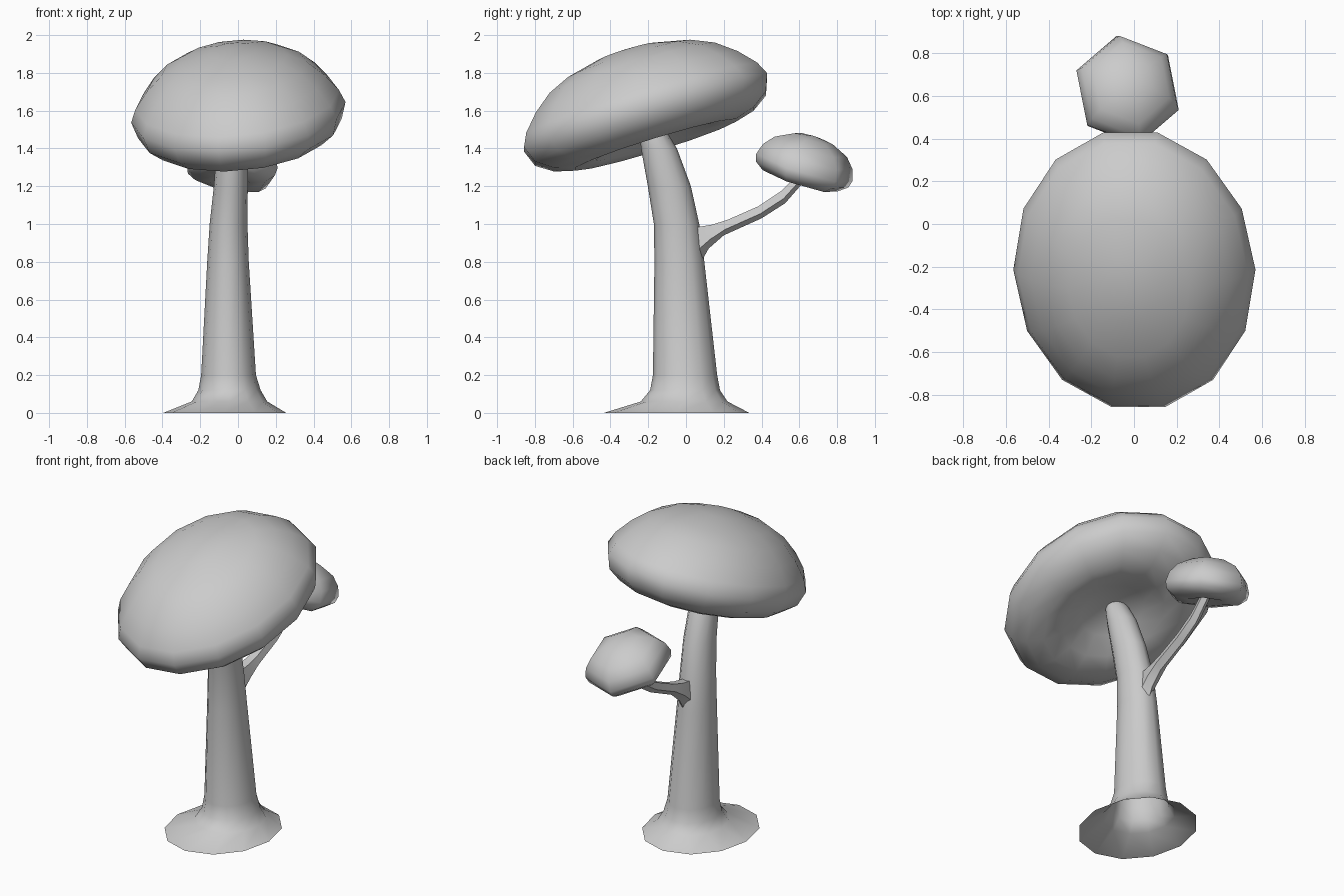
import bpy, bmesh
from math import pi, sin, cos, radians
from mathutils import Vector, Euler

if "Cube" in bpy.data.objects:
    bpy.data.objects.remove(bpy.data.objects["Cube"])


def make_object(name, bm, angle):
    bmesh.ops.recalc_face_normals(bm, faces=bm.faces)
    mesh = bpy.data.meshes.new(name)
    bm.to_mesh(mesh)
    bm.free()
    ob = bpy.data.objects.new(name, mesh)
    bpy.context.collection.objects.link(ob)
    bpy.ops.object.select_all(action='DESELECT')
    ob.select_set(True)
    bpy.context.view_layer.objects.active = ob
    bpy.ops.object.shade_smooth_by_angle(angle=radians(angle))
    return ob


def ring(center, a, b, sides, phase=0.0):
    """Points of an ellipse spanned by the vectors a and b."""
    angles = [phase + 2 * pi * i / sides for i in range(sides)]
    return [center + a * cos(t) + b * sin(t) for t in angles]


def loft(name, rings, angle, start=None, end=None):
    """Skin a row of rings; start / end are optional pole points."""
    bm = bmesh.new()
    rows = [[bm.verts.new(p) for p in r] for r in rings]
    n = len(rows[0])
    for r0, r1 in zip(rows, rows[1:]):
        for i in range(n):
            j = (i + 1) % n
            bm.faces.new((r0[i], r0[j], r1[j], r1[i]))
    for pole, row in ((start, rows[0]), (end, rows[-1])):
        if pole is not None:
            v = bm.verts.new(pole)
            for i in range(n):
                bm.faces.new((v, row[i], row[(i + 1) % n]))
    return make_object(name, bm, angle)


def cap(name, center, tilt, rx, ry, sides, phase, profile, top, under):
    """Domed cap: profile holds (radius fraction, height) pairs."""
    m = Euler([radians(t) for t in tilt]).to_matrix()
    c = Vector(center)
    x, y, z = (m @ Vector(v) for v in ((1, 0, 0), (0, 1, 0), (0, 0, 1)))
    rings = [ring(c + z * h, x * rx * f, y * ry * f, sides, phase)
             for f, h in profile]
    return loft(name, rings, 85, c + z * top, c + z * under)


# trunk with flared open foot: z, centre x, centre y, radius x, radius y
trunk = [(0, -.07, -.05, .325, .385), (.06, -.045, -.01, .20, .23),
         (.12, -.045, -.005, .165, .185), (.2, -.05, -.005, .145, .17),
         (.8, -.053, -.035, .11, .132), (1.0, -.05, -.05, .10, .12),
         (1.2, -.038, -.088, .09, .114), (1.4, -.03, -.143, .083, .095),
         (1.5, -.028, -.178, .075, .07), (1.58, -.028, -.2, .05, .045)]
loft("trunk",
     [ring(Vector((x, y, z)), Vector((rx, 0, 0)), Vector((0, ry, 0)), 12)
      for z, x, y, rx, ry in trunk],
     60, end=Vector((-.028, -.205, 1.6)))

# big tilted cap
cap("large_cap", (0, -.22, 1.61), (17, -5.5, 0), .57, .69, 14, pi / 2 + pi / 14,
    [(.22, .32), (.5, .275), (.68, .22), (.83, .14), (.95, .05), (1, -.02),
     (.95, -.11), (.82, -.17), (.66, -.2), (.48, -.185), (.3, -.13)],
    .332, -.09)

# small six-sided cap
cap("small_cap", (-.03, .627, 1.3), (-17, 8, 0), .255, .27, 6, radians(99),
    [(.4, .16), (.75, .115), (.93, .06), (1, .0), (.96, -.04), (.78, -.075),
     (.45, -.085)], .175, -.05)

# faceted branch: top y, top z, bottom y, bottom z, half width, centre x
branch = [(.03, 1.0, .07, .78, .045, -.045), (.14, 1.01, .12, .87, .045, -.04),
          (.22, 1.03, .20, .94, .04, -.035), (.38, 1.10, .40, 1.03, .036, -.03),
          (.50, 1.18, .525, 1.11, .033, -.03), (.59, 1.27, .63, 1.23, .03, -.03)]
loft("branch",
     [ring(Vector((x, (ty + by) / 2, (tz + bz) / 2)), Vector((w, 0, 0)),
           Vector((0, (ty - by) / 2, (tz - bz) / 2)), 5, -pi / 2)
      for ty, tz, by, bz, w, x in branch], 30)
